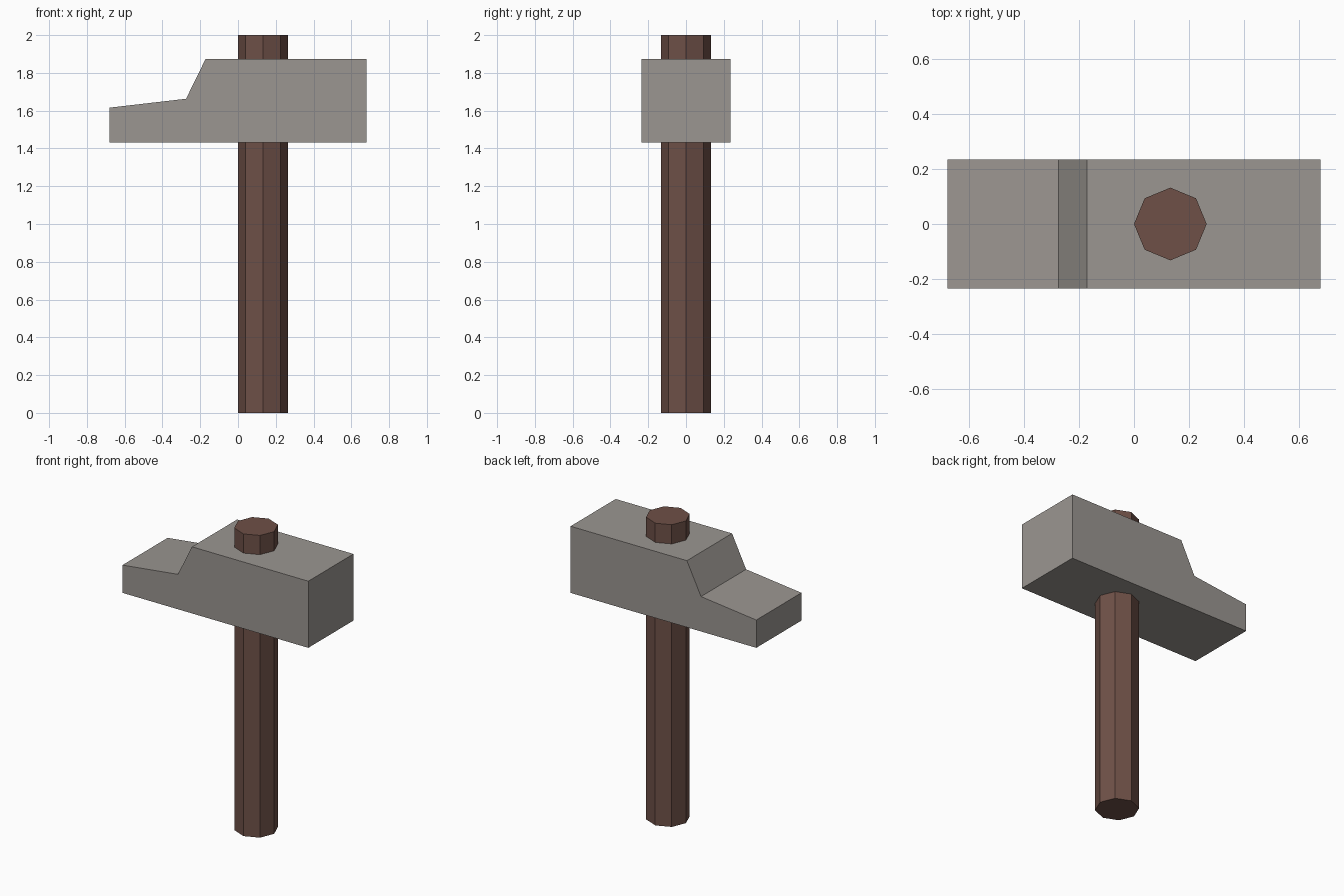
import bpy, bmesh, math
from mathutils import Vector

if "Cube" in bpy.data.objects:
    bpy.data.objects.remove(bpy.data.objects["Cube"])


def material(name, srgb):
    lin = [((c / 255 + 0.055) / 1.055) ** 2.4 for c in srgb]
    m = bpy.data.materials.new(name)
    m.diffuse_color = (*lin, 1)
    m.use_nodes = True
    m.node_tree.nodes["Principled BSDF"].inputs["Base Color"].default_value = m.diffuse_color
    return m


def prism(name, profile, offset, mat):
    """Extrude a closed flat profile along an offset vector."""
    bm = bmesh.new()
    face = bm.faces.new([bm.verts.new(p) for p in profile])
    ext = bmesh.ops.extrude_face_region(bm, geom=[face], use_keep_orig=True)
    verts = [g for g in ext["geom"] if isinstance(g, bmesh.types.BMVert)]
    bmesh.ops.translate(bm, verts=verts, vec=Vector(offset))
    bmesh.ops.recalc_face_normals(bm, faces=bm.faces[:])
    mesh = bpy.data.meshes.new(name)
    bm.to_mesh(mesh)
    bm.free()
    mesh.materials.append(mat)
    obj = bpy.data.objects.new(name, mesh)
    bpy.context.collection.objects.link(obj)
    return obj


wood = material("dark brown wood", (110, 80, 71))
steel = material("warm grey metal", (155, 150, 145))

# Octagonal handle, set off centre and passing through the head
R = 0.1325
ring = [(R + R * math.cos(i * math.tau / 8), R * math.sin(i * math.tau / 8), 0)
        for i in range(8)]
prism("handle", ring, (0, 0, 2), wood)

# Head: square striking block with a thin tapered tongue on the left
side = [(-0.68, 1.432), (0.68, 1.432), (0.68, 1.873),
        (-0.172, 1.873), (-0.275, 1.663), (-0.68, 1.616)]
prism("hammer_head", [(x, -0.236, z) for x, z in side], (0, 0.472, 0), steel)
